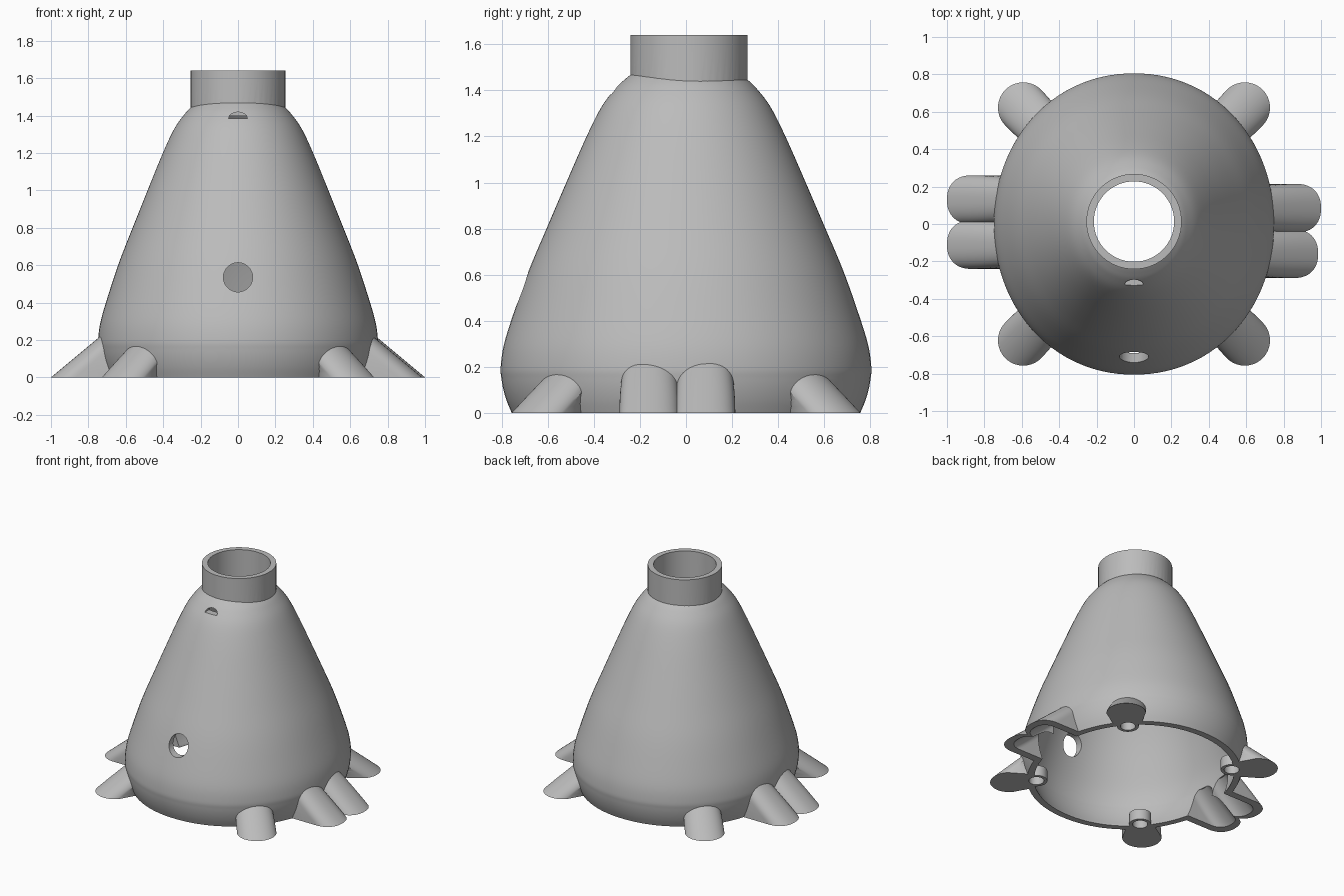
import bpy, bmesh, math

cube = bpy.data.objects.get("Cube")
if cube:
    bpy.data.objects.remove(cube, do_unlink=True)

grey = bpy.data.materials.new("plain grey")
grey.use_nodes = True
colour = (0.5, 0.5, 0.5, 1)
grey.diffuse_color = colour
grey.node_tree.nodes["Principled BSDF"].inputs["Base Color"].default_value = colour


def loft(name, rings):
    """Closed solid from a stack of equal-length rings."""
    bm = bmesh.new()
    loops = [[bm.verts.new(p) for p in ring] for ring in rings]
    n = len(loops[0])
    for low, high in zip(loops, loops[1:]):
        for i in range(n):
            j = (i + 1) % n
            bm.faces.new((low[i], low[j], high[j], high[i]))
    bm.faces.new(loops[0][::-1])
    bm.faces.new(loops[-1])
    bmesh.ops.recalc_face_normals(bm, faces=bm.faces)
    mesh = bpy.data.meshes.new(name)
    bm.to_mesh(mesh)
    bm.free()
    mesh.materials.append(grey)
    obj = bpy.data.objects.new(name, mesh)
    bpy.context.collection.objects.link(obj)
    return obj


def signed_power(value, power):
    return math.copysign(abs(value) ** power, value)


def oval(x, y, z, rx, ry, n=48, power=1.0):
    angles = [2 * math.pi * (i + 0.5) / n for i in range(n)]
    return [(x + rx * signed_power(math.cos(a), power),
             y + ry * signed_power(math.sin(a), power), z) for a in angles]


def post(name, x, y, z0, z1, r):
    return loft(name, [oval(x, y, z, r, r) for z in (z0, z1)])


def shell(name, profile):
    return loft(name, [oval(0, 0, z, r * SQUASH, r, 96, .97) for z, r in profile])


def combine(target, tool, operation):
    mod = target.modifiers.new("cut", "BOOLEAN")
    mod.operation, mod.solver, mod.object = operation, "EXACT", tool
    bpy.context.view_layer.objects.active = target
    bpy.ops.object.modifier_apply(modifier=mod.name)
    bpy.data.objects.remove(tool, do_unlink=True)


def smooth_profile(points, steps=5):
    """Catmull-Rom curve through (z, radius) points."""
    pts = [points[0]] + points + [points[-1]]
    out = []
    for a, b, c, d in zip(pts, pts[1:], pts[2:], pts[3:]):
        for k in range(steps):
            t = k / steps
            out.append(tuple(0.5 * (2 * q + (r - p) * t + (2 * p - 5 * q + 4 * r - s) * t * t
                                    + (3 * q - p - 3 * r + s) * t ** 3)
                             for p, q, r, s in zip(a, b, c, d)))
    return out + [points[-1]]


def toe(name, angle, side_y, reach, inner, r, lean, z0, z1, dome, power, taper=1):
    """Round-ended lobe whose tip slopes in towards the body as it rises."""
    ca, sa = math.cos(angle), math.sin(angle)
    rings = []
    for k in range(9):
        z = z0 + (z1 - z0) * k / 8
        rz = r * math.sqrt(1 - (z / dome) ** 2)
        centre = reach - lean * z - rz
        outline = [(inner, -rz * taper)]
        for i in range(25):
            a = math.pi * (i / 24 - 0.5)
            outline.append((centre + rz * max(math.cos(a), 0) ** power,
                            rz * signed_power(math.sin(a), power)))
        outline.append((inner, rz * taper))
        rings.append([(ca * u - sa * v, side_y + sa * u + ca * v, z) for u, v in outline])
    return loft(name, rings)


# Oval shell: outside and cavity
SQUASH, WALL, NECK_Y = 0.93, 0.05, 0.013
outline = smooth_profile([(0, .757), (.05, .778), (.1, .793), (.15, .802), (.2, .805), (.3, .79),
                          (.45, .743), (.62, .682), (.8, .606), (1, .52), (1.2, .432),
                          (1.33, .366), (1.41, .305), (1.45, .263), (1.48, .225)])
body = shell("vessel_body", outline)
inside = [(z, r - WALL) for z, r in outline if z < 1.41]
cavity = shell("cavity", [(-.02, inside[0][1])] + inside[1:])

# Neck
combine(body, post("neck", 0, NECK_Y, 1.36, 1.64, .255), "UNION")

# Solid corner toes
corners = [math.atan2(sy * .622, sx * .592) for sx in (-1, 1) for sy in (-1, 1)]
for angle in corners:
    combine(body, toe("corner_toe", angle, 0, .994, .62, .135, 1.27, 0, .22, .34, 1, .55), "UNION")

# Hollow paired side toes: angle, side position, reach, hollow side position
sides = [(0, .084, 1, .058), (0, -.159, .985, -.133),
         (math.pi, .13, 1, .105), (math.pi, -.11, 1, -.085)]
for angle, y, reach, _ in sides:
    combine(body, toe("side_toe", angle, y, reach, .55, .13, 1.2, 0, .25, .4, .88), "UNION")
combine(body, cavity, "DIFFERENCE")
for angle, _, reach, y in sides:
    combine(body, toe("toe_hollow", angle, y, reach - .055, .5, .1, 1.2, -.02, .2, .3, .88),
            "DIFFERENCE")

# Neck bore and front openings
combine(body, post("neck_bore", 0, NECK_Y, 1.2, 1.8, .215), "DIFFERENCE")
hole = [(x, .535 + z) for x, z, _ in oval(0, 0, 0, .078, .078)]
arch = [(.05 * math.cos(math.pi * i / 16), 1.383 + .035 * math.sin(math.pi * i / 16))
        for i in range(17)]
for name, shape, back in (("front_hole", hole, -.5), ("arched_hole", arch, -.15)):
    combine(body, loft(name, [[(x, y, z) for x, z in shape] for y in (-1, back)]), "DIFFERENCE")

# Sockets inside the base
for angle in corners:
    px, py = .675 * math.cos(angle), .675 * math.sin(angle)
    combine(body, post("socket", px, py, 0, .08, .075), "UNION")
    combine(body, post("socket_hole", px, py, -.02, .065, .052), "DIFFERENCE")

bpy.ops.object.select_all(action="DESELECT")
body.select_set(True)
bpy.context.view_layer.objects.active = body
bpy.ops.object.shade_smooth_by_angle(angle=math.radians(32))
